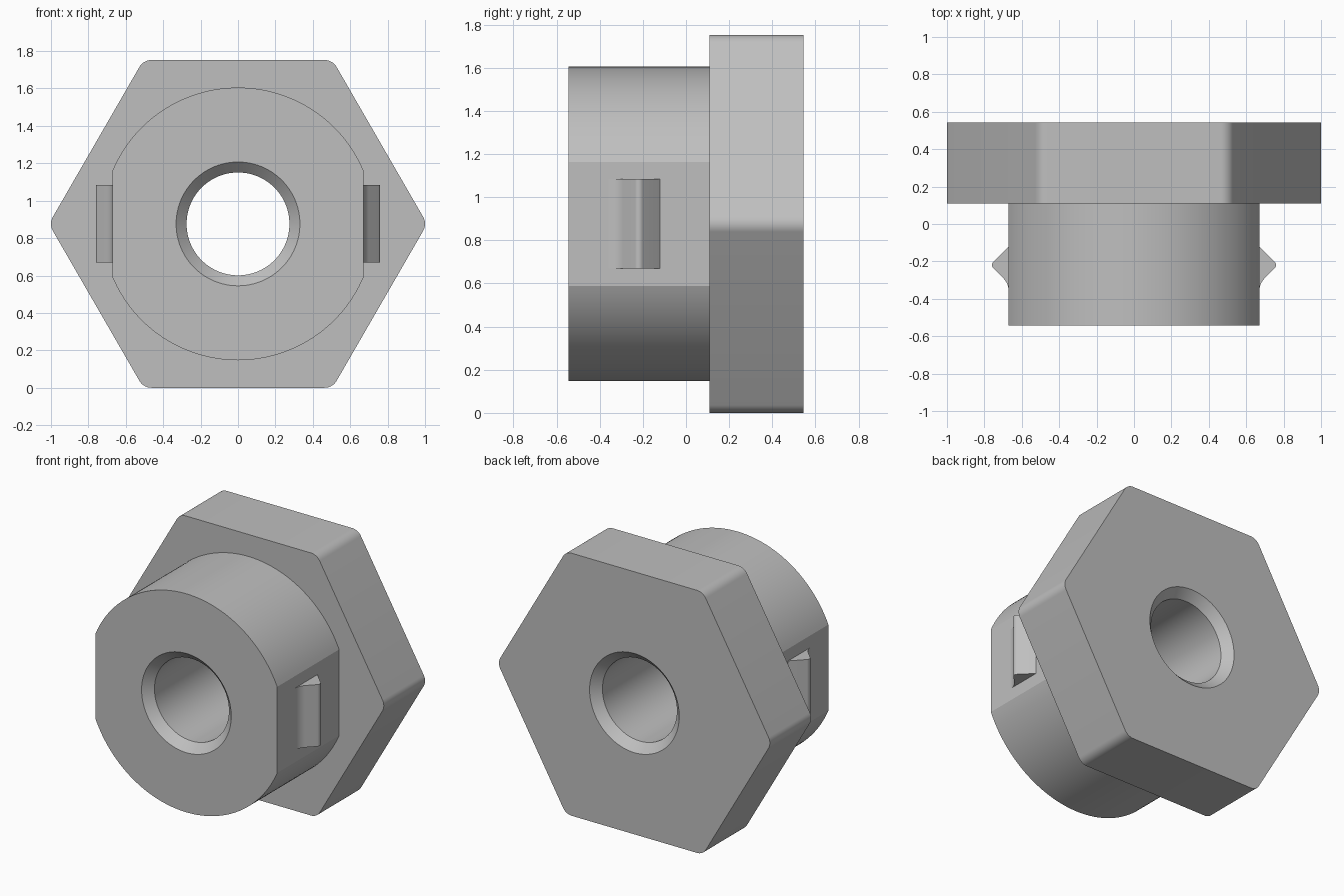
import bpy, bmesh
from math import acos, cos, sin, pi, radians, sqrt
from mathutils import Vector

cube = bpy.data.objects.get("Cube")
if cube:
    bpy.data.objects.remove(cube, do_unlink=True)

MID = 0.876                      # height of the bore axis, also the hexagon apothem
FRONT, STEP, BACK = -0.544, 0.109, 0.544

grey = bpy.data.materials.new("plain grey")
grey.use_nodes = True
grey.diffuse_color = (0.52, 0.52, 0.52, 1)
grey.node_tree.nodes["Principled BSDF"].inputs["Base Color"].default_value = grey.diffuse_color


def arc(cx, cy, r, start, end, steps):
    return [(cx + r * cos(start + (end - start) * i / steps),
             cy + r * sin(start + (end - start) * i / steps)) for i in range(steps + 1)]


def loft(name, rings):
    """Closed solid through equally sized rings of points."""
    bm = bmesh.new()
    loops = [[bm.verts.new(p) for p in ring] for ring in rings]
    for a, b in zip(loops, loops[1:]):
        for i in range(len(a)):
            j = (i + 1) % len(a)
            bm.faces.new((a[i], a[j], b[j], b[i]))
    bm.faces.new(loops[0])
    bm.faces.new(loops[-1])
    bmesh.ops.recalc_face_normals(bm, faces=bm.faces)
    mesh = bpy.data.meshes.new(name)
    bm.to_mesh(mesh)
    bm.free()
    mesh.materials.append(grey)
    obj = bpy.data.objects.new(name, mesh)
    bpy.context.collection.objects.link(obj)
    return obj


def select(obj):
    bpy.ops.object.select_all(action='DESELECT')
    obj.select_set(True)
    bpy.context.view_layer.objects.active = obj


def along_y(profile, y):
    return [Vector((x, y, MID + z)) for x, z in profile]


# Hexagonal flange with rounded corners
corner_r = 0.074
reach = (MID - corner_r) * 2 / sqrt(3)
hexagon = []
for k in range(6):
    a = k * pi / 3
    hexagon += arc(reach * cos(a), reach * sin(a), corner_r, a - pi / 6, a + pi / 6, 8)
flange = loft("hex_flange", [along_y(hexagon, y) for y in (STEP, BACK)])

# Round hub with a flat on each side
HUB_R, FLAT_X = 0.729, 0.67
t = acos(FLAT_X / HUB_R)
outline = arc(0, 0, HUB_R, t, pi - t, 64) + arc(0, 0, HUB_R, pi + t, 2 * pi - t, 64)
hub = loft("hub", [along_y(outline, y) for y in (FRONT, STEP)])

# Through bore, chamfered at both ends
BORE_R, CHAMFER, OVER = 0.275, 0.056, 0.05
sections = [(FRONT - OVER, BORE_R + CHAMFER + OVER), (FRONT + CHAMFER, BORE_R),
            (BACK - CHAMFER, BORE_R), (BACK + OVER, BORE_R + CHAMFER + OVER)]
cutter = loft("bore_cutter", [along_y(arc(0, 0, r, 0, 2 * pi, 96)[:-1], y)
                              for y, r in sections])
cutter.hide_render = True
for part in (flange, hub):
    mod = part.modifiers.new("bore", 'BOOLEAN')
    mod.operation = 'DIFFERENCE'
    mod.solver = 'EXACT'
    mod.object = cutter
    select(part)
    bpy.ops.object.modifier_apply(modifier=mod.name)
bpy.data.objects.remove(cutter, do_unlink=True)

# Snap ridges on the flats: filleted front ramp, rounded crest, straight back ramp
ridge = [(FLAT_X - 0.02, -0.12), (FLAT_X - 0.02, -0.36)]
ridge += arc(FLAT_X + 0.1, -0.36, 0.1, pi, radians(135), 6)
ridge += arc(0.734, -0.219, 0.025, -pi / 4, pi / 4, 8)
ridge.append((FLAT_X, -0.12))
parts = [flange, hub]
for side, name in ((1, "left_snap_ridge"), (-1, "right_snap_ridge")):
    parts.append(loft(name, [[Vector((side * x, y, z)) for x, y in ridge]
                             for z in (0.67, 1.083)]))

for part in parts:
    select(part)
    bpy.ops.object.shade_smooth_by_angle(angle=radians(20))
